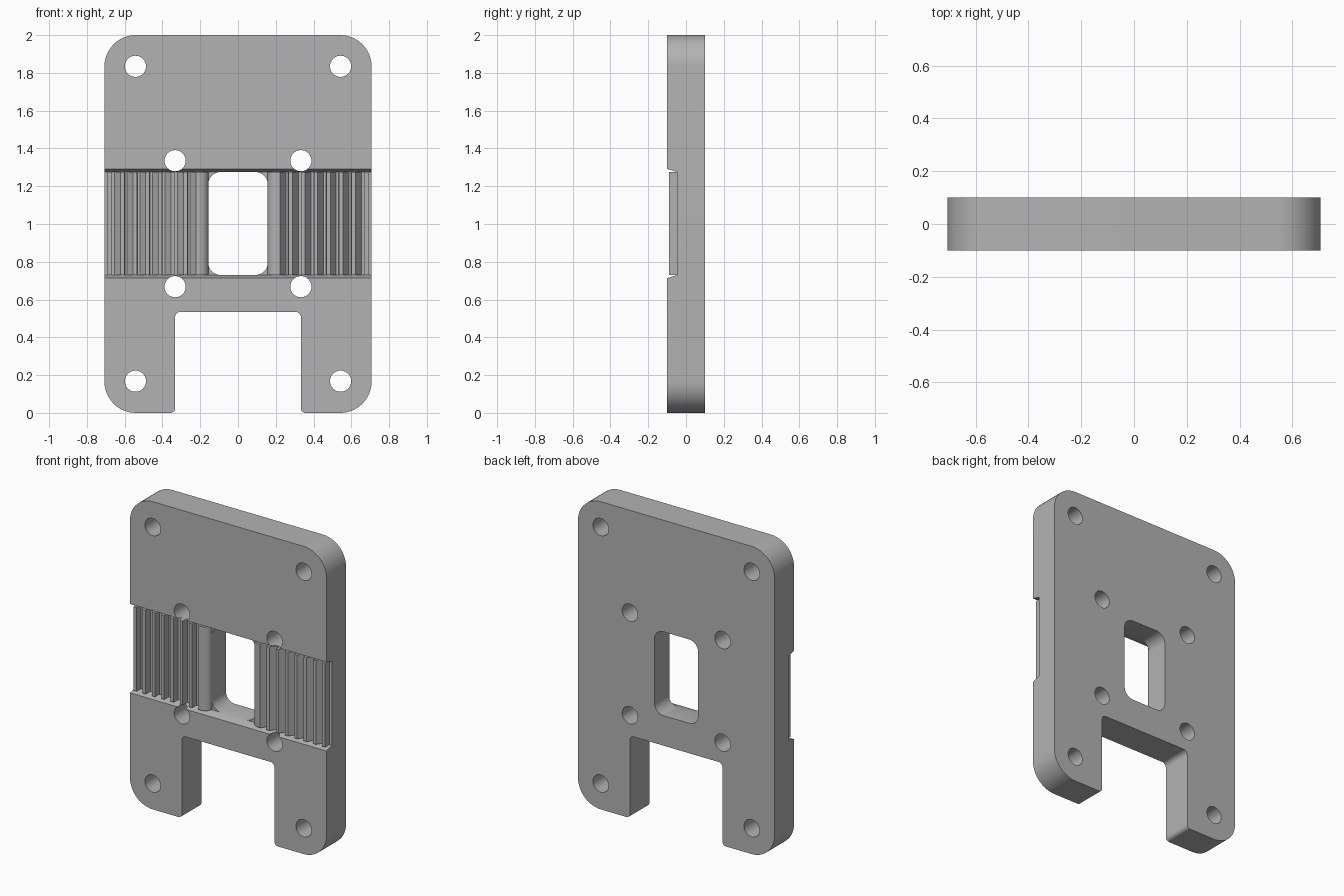
import bpy, bmesh, math
from mathutils import Vector

cube = bpy.data.objects.get("Cube")
if cube:
    bpy.data.objects.remove(cube, do_unlink=True)

grey = bpy.data.materials.new("plain grey")
grey.use_nodes = True
grey.diffuse_color = (0.45, 0.45, 0.45, 1)
grey.node_tree.nodes["Principled BSDF"].inputs["Base Color"].default_value = grey.diffuse_color

W, T = 0.707, 0.1            # half width and half thickness of the plate
FLOOR, LOW, HIGH = -0.045, 0.73, 1.275   # channel floor depth and its height range


def prism(name, points, lo, hi, axis):
    """Extrude a 2D outline from lo to hi along the given axis."""
    place = {"x": lambda p, d: (d, p[0], p[1]),
             "y": lambda p, d: (p[0], d, p[1]),
             "z": lambda p, d: (p[0], p[1], d)}[axis]
    bm = bmesh.new()
    face = bm.faces.new([bm.verts.new(place(p, lo)) for p in points])
    new = bmesh.ops.extrude_face_region(bm, geom=[face])["geom"]
    shift = Vector(place((0, 0), hi - lo))
    bmesh.ops.translate(bm, vec=shift, verts=[g for g in new if isinstance(g, bmesh.types.BMVert)])
    bmesh.ops.recalc_face_normals(bm, faces=bm.faces)
    mesh = bpy.data.meshes.new(name)
    bm.to_mesh(mesh)
    bm.free()
    mesh.materials.append(grey)
    obj = bpy.data.objects.new(name, mesh)
    bpy.context.collection.objects.link(obj)
    return obj


def rounded(corners, steps=12):
    """Round each right-angled corner (x, z, radius) of an outline."""
    out = []
    for i, (x, z, r) in enumerate(corners):
        p = Vector((x, z))
        a = (Vector(corners[i - 1][:2]) - p).normalized() * r
        b = (Vector(corners[(i + 1) % len(corners)][:2]) - p).normalized() * r
        for k in range(steps + 1):
            t = k / steps * math.pi / 2
            out.append(p + a * (1 - math.sin(t)) + b * (1 - math.cos(t)))
    return out


def activate(obj):
    bpy.ops.object.select_all(action="DESELECT")
    obj.select_set(True)
    bpy.context.view_layer.objects.active = obj


def cut(obj, cutter):
    mod = obj.modifiers.new("cut", "BOOLEAN")
    mod.operation, mod.solver, mod.object = "DIFFERENCE", "EXACT", cutter
    activate(obj)
    bpy.ops.object.modifier_apply(modifier=mod.name)
    bpy.data.objects.remove(cutter, do_unlink=True)


# Plate outline with the open slot at the bottom
R, S = 0.165, 0.333
plate = prism("mounting_plate", rounded([
    (-W, 0, R), (-S, 0, 0.025), (-S, 0.535, 0.03), (S, 0.535, 0.03),
    (S, 0, 0.025), (W, 0, R), (W, 2, R), (-W, 2, R)]), -T, T, "y")

# Belt channel with sloped walls across the front
slope = 0.016
lip = slope * 0.02 / (T + FLOOR)
cut(plate, prism("channel_cutter", [
    (FLOOR, LOW), (FLOOR, HIGH), (-T - 0.02, HIGH + slope + lip),
    (-T - 0.02, LOW - slope - lip)], -1, 1, "x"))

# Central window
win = 0.157
cut(plate, prism("window_cutter", rounded([
    (-win, LOW, 0.065), (win, LOW, 0.065), (win, HIGH, 0.065), (-win, HIGH, 0.065)]),
    -0.2, 0.2, "y"))

# Screw holes: outer corners and inner square
for side in (-1, 1):
    for x, z in ((0.543, 0.168), (0.543, 1.835), (0.333, 0.668), (0.333, 1.335)):
        circle = [(side * x + 0.056 * math.cos(k * math.tau / 40),
                   z + 0.056 * math.sin(k * math.tau / 40)) for k in range(40)]
        cut(plate, prism("hole_cutter", circle, -0.2, 0.2, "y"))

# Toothed belt grip on each side, starting with a rounded edge at the window
TOP, BASE, PITCH, END = -0.09, FLOOR + 0.003, 0.0667, 0.69
profile = [(win, BASE)]
for k in range(11):
    t = k / 10 * math.pi / 2
    profile.append((win + 0.06 * (1 - math.cos(t)), FLOOR + (TOP - FLOOR) * math.sin(t)))
for i in range(7):
    x = 0.222 + i * PITCH
    profile += [(x, TOP), (x + 0.031, FLOOR),
                (x + 0.044, FLOOR), (x + 0.046, TOP)]
profile += [(END, TOP), (END, BASE)]

grips = [prism(name, [(s * x, y) for x, y in profile], LOW, HIGH, "z")
         for name, s in (("left_belt_grip", 1), ("right_belt_grip", -1))]

# Let the screw holes stay clear and shade the curves smoothly
for obj in [plate] + grips:
    activate(obj)
    bpy.ops.object.shade_smooth_by_angle(angle=math.radians(25))
